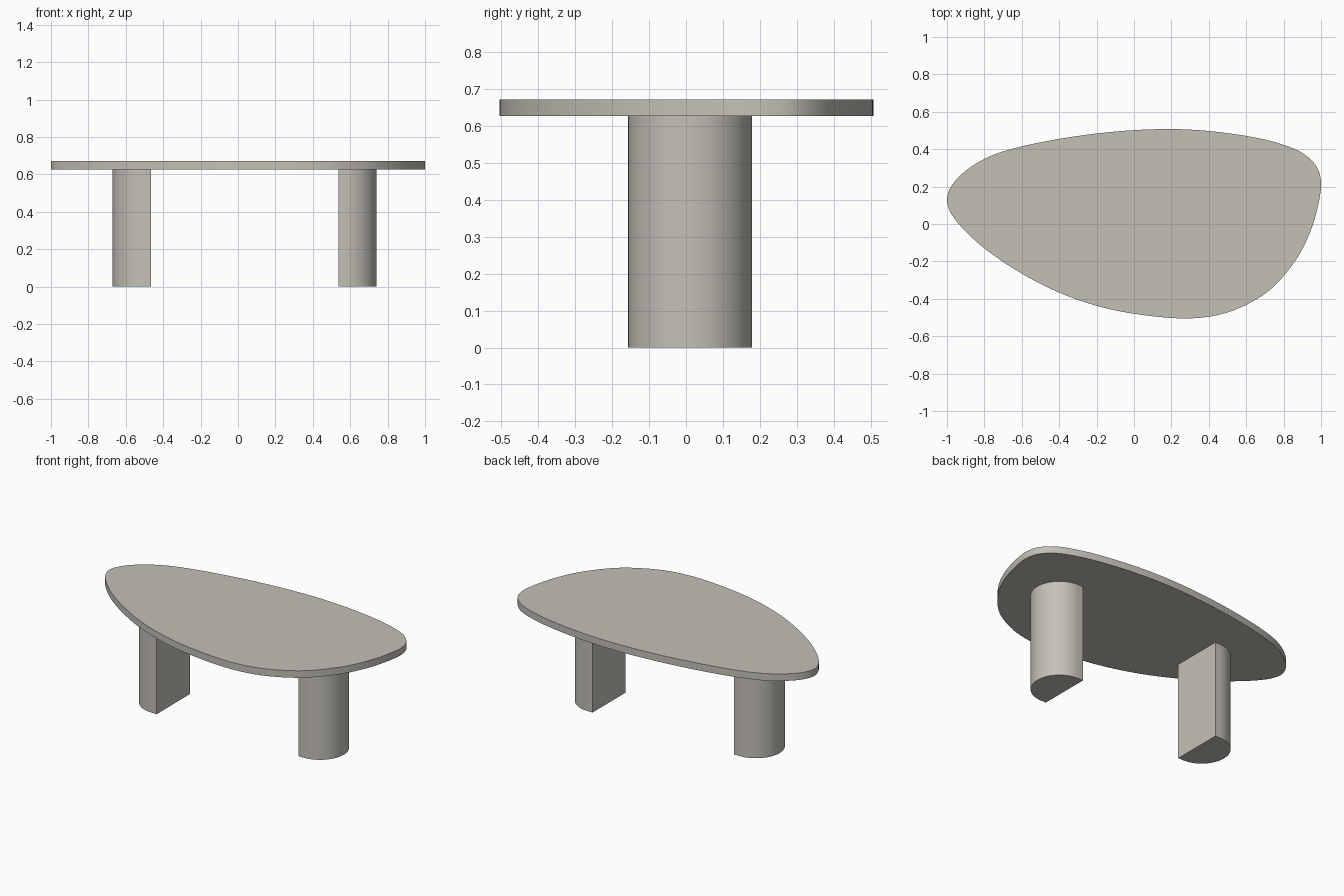
import bpy, bmesh, math
from mathutils import Vector

if "Cube" in bpy.data.objects:
    bpy.data.objects.remove(bpy.data.objects["Cube"])

stone = bpy.data.materials.new("warm grey stone")
stone.diffuse_color = (0.55, 0.53, 0.47, 1)
stone.use_nodes = True
stone.node_tree.nodes["Principled BSDF"].inputs["Base Color"].default_value = stone.diffuse_color


def prism(name, outline, z0, z1):
    """Extrude a closed counter-clockwise outline between two heights."""
    bm = bmesh.new()
    base = bm.faces.new([bm.verts.new((p[0], p[1], z0)) for p in outline])
    ext = bmesh.ops.extrude_face_region(bm, geom=[base], use_keep_orig=True)
    top = [g for g in ext["geom"] if isinstance(g, bmesh.types.BMVert)]
    bmesh.ops.translate(bm, verts=top, vec=(0, 0, z1 - z0))
    bmesh.ops.recalc_face_normals(bm, faces=bm.faces)
    mesh = bpy.data.meshes.new(name)
    bm.to_mesh(mesh)
    bm.free()
    mesh.materials.append(stone)
    obj = bpy.data.objects.new(name, mesh)
    bpy.context.collection.objects.link(obj)
    bpy.ops.object.select_all(action='DESELECT')
    obj.select_set(True)
    bpy.context.view_layer.objects.active = obj
    bpy.ops.object.shade_smooth_by_angle(angle=math.radians(35))
    return obj


def smooth_loop(points, steps=8):
    """Closed centripetal Catmull-Rom curve through the points."""
    pts = [Vector(p) for p in points]
    n, out = len(pts), []
    for i in range(n):
        p = [pts[(i + k - 1) % n] for k in range(4)]
        t = [0.0]
        for k in range(3):
            t.append(t[-1] + (p[k + 1] - p[k]).length ** 0.5)
        for s in range(steps):
            u = t[1] + (t[2] - t[1]) * s / steps
            mix = lambda a, b, ta, tb: a.lerp(b, (u - ta) / (tb - ta))
            a = [mix(p[k], p[k + 1], t[k], t[k + 1]) for k in range(3)]
            b = [mix(a[k], a[k + 1], t[k], t[k + 2]) for k in range(2)]
            out.append(mix(b[0], b[1], t[1], t[2]))
    return out


# Pebble-shaped tabletop
pebble = [(-1.0, .134), (-.985, .07), (-.93, -.008), (-.8, -.13), (-.6, -.265),
          (-.4, -.367), (-.2, -.437), (0, -.48), (.285, -.505), (.46, -.484),
          (.604, -.43), (.735, -.345), (.86, -.2), (.935, -.06), (.982, .09),
          (1.0, .22), (.98, .3), (.915, .37), (.8, .423), (.6, .471),
          (.24, .507), (-.2, .484), (-.64, .405), (-.8, .348), (-.915, .272),
          (-.978, .2)]
prism("tabletop", smooth_loop(pebble), 0.627, 0.672)

# D-shaped legs, flat sides facing each other
R, DEPTH, CY = 0.1675, 0.205, 0.011
for name, flat_x, side in (("left_leg", -0.466, -1), ("right_leg", 0.536, 1)):
    d = [(0, -R)]
    for i in range(41):
        a = -math.pi / 2 + math.pi * i / 40
        d.append((DEPTH - R + R * math.cos(a), R * math.sin(a)))
    d.append((0, R))
    prism(name, [(flat_x + side * x, CY + y) for x, y in d], 0, 0.627)
